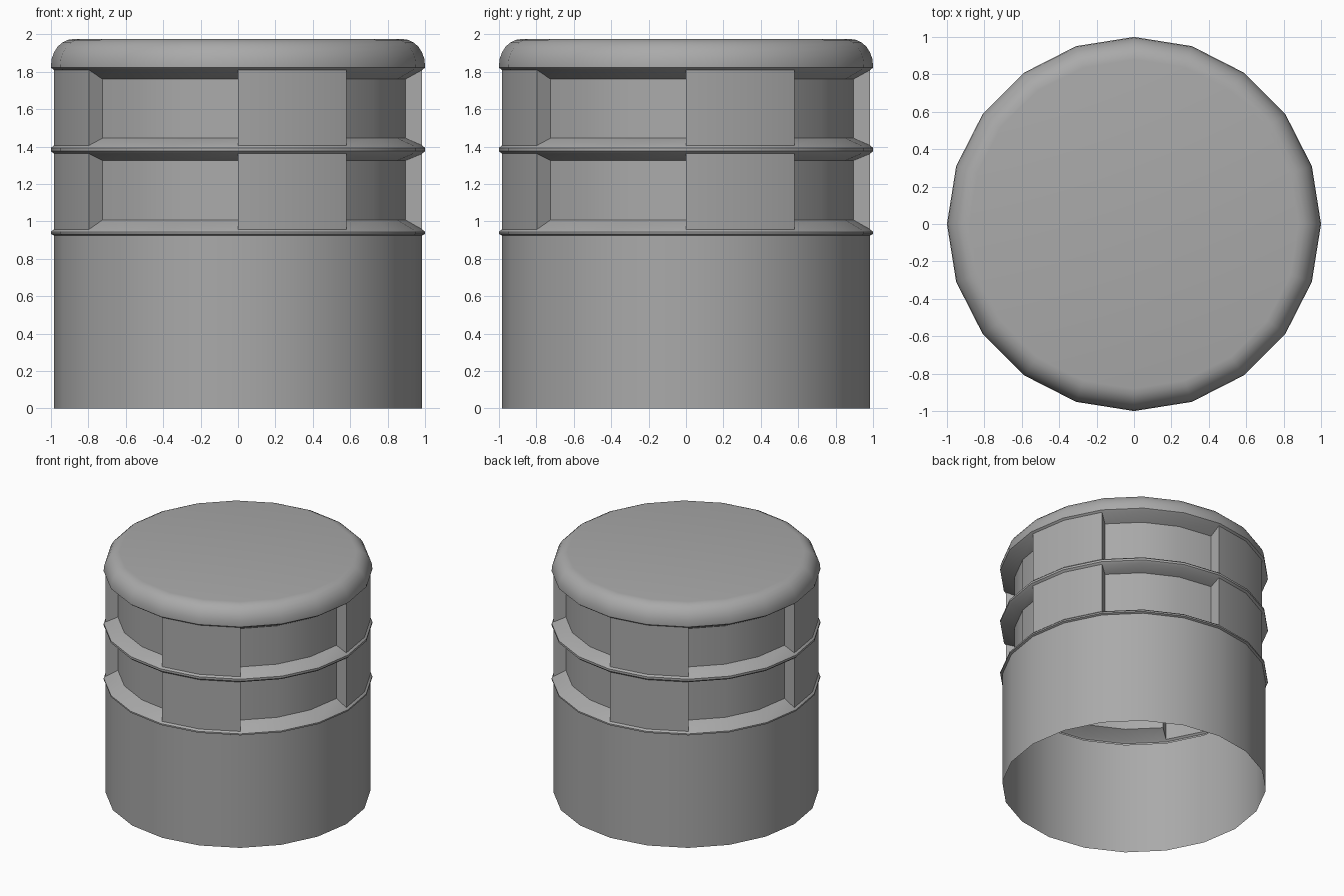
import bpy, bmesh, math

cube = bpy.data.objects.get("Cube")
if cube:
    bpy.data.objects.remove(cube, do_unlink=True)

SIDES = 20
BODY_R, RIM_R, RECESS_R = 0.985, 1.0, 0.895

gray = bpy.data.materials.new("plain gray")
gray.use_nodes = True
color = (0.4, 0.4, 0.4, 1)
gray.diffuse_color = color
gray.node_tree.nodes["Principled BSDF"].inputs["Base Color"].default_value = color

bm = bmesh.new()


def ring(r, z):
    """One closed loop of vertices around the axis."""
    step = 2 * math.pi / SIDES
    return [bm.verts.new((r * math.cos(i * step), r * math.sin(i * step), z))
            for i in range(SIDES)]


def is_pillar(i):
    """Two pillar sides followed by three window sides, four times around."""
    return i % 5 < 2


def quad(low, high, i):
    j = (i + 1) % SIDES
    bm.faces.new((low[i], low[j], high[j], high[i]))


def lathe(profile):
    """Skin a profile and return its first and last loops."""
    loops = [ring(r, z) for r, z in profile]
    for low, high in zip(loops, loops[1:]):
        for i in range(SIDES):
            quad(low, high, i)
    return loops[0], loops[-1]


def window_band(low, high, z0, z1):
    """Pillars flush with the body, windows recessed with sloped sills."""
    inner_low, inner_high = ring(RECESS_R, z0), ring(RECESS_R, z1)
    for i in range(SIDES):
        if is_pillar(i):
            quad(low, high, i)
        else:
            quad(low, inner_low, i)
            quad(inner_low, inner_high, i)
            quad(inner_high, high, i)
        # Side wall wherever a pillar meets a window
        if is_pillar(i) != is_pillar(i - 1):
            corners = [low[i], inner_low[i], inner_high[i], high[i]]
            bm.faces.new(corners if is_pillar(i) else corners[::-1])


# Open-bottomed lower wall with its rim
_, wall_top = lathe([(BODY_R, 0), (BODY_R, 0.925), (RIM_R, 0.932),
                     (RIM_R, 0.944), (BODY_R, 0.957)])

# Rim between the two window rows
rim_low, rim_high = lathe([(BODY_R, 1.362), (RIM_R, 1.376),
                           (RIM_R, 1.393), (BODY_R, 1.406)])

# Rounded cap
dome = [(0.88 + 0.12 * math.cos(a), 1.833 + 0.142 * math.sin(a))
        for a in (math.radians(15 * k) for k in range(7))]
cap_low, cap_top = lathe([(BODY_R, 1.81), (RIM_R, 1.822)] + dome)
bm.faces.new(cap_top)

# Window rows
window_band(wall_top, rim_low, 1.008, 1.325)
window_band(rim_high, cap_low, 1.445, 1.76)

# Stray recess vertices behind the pillars
bmesh.ops.delete(bm, geom=[v for v in bm.verts if not v.link_faces], context="VERTS")

mesh = bpy.data.meshes.new("vented_canister")
bm.to_mesh(mesh)
bm.free()
mesh.materials.append(gray)
canister = bpy.data.objects.new("vented_canister", mesh)
bpy.context.collection.objects.link(canister)

bpy.ops.object.select_all(action="DESELECT")
canister.select_set(True)
bpy.context.view_layer.objects.active = canister
bpy.ops.object.shade_smooth_by_angle(angle=math.radians(30))
